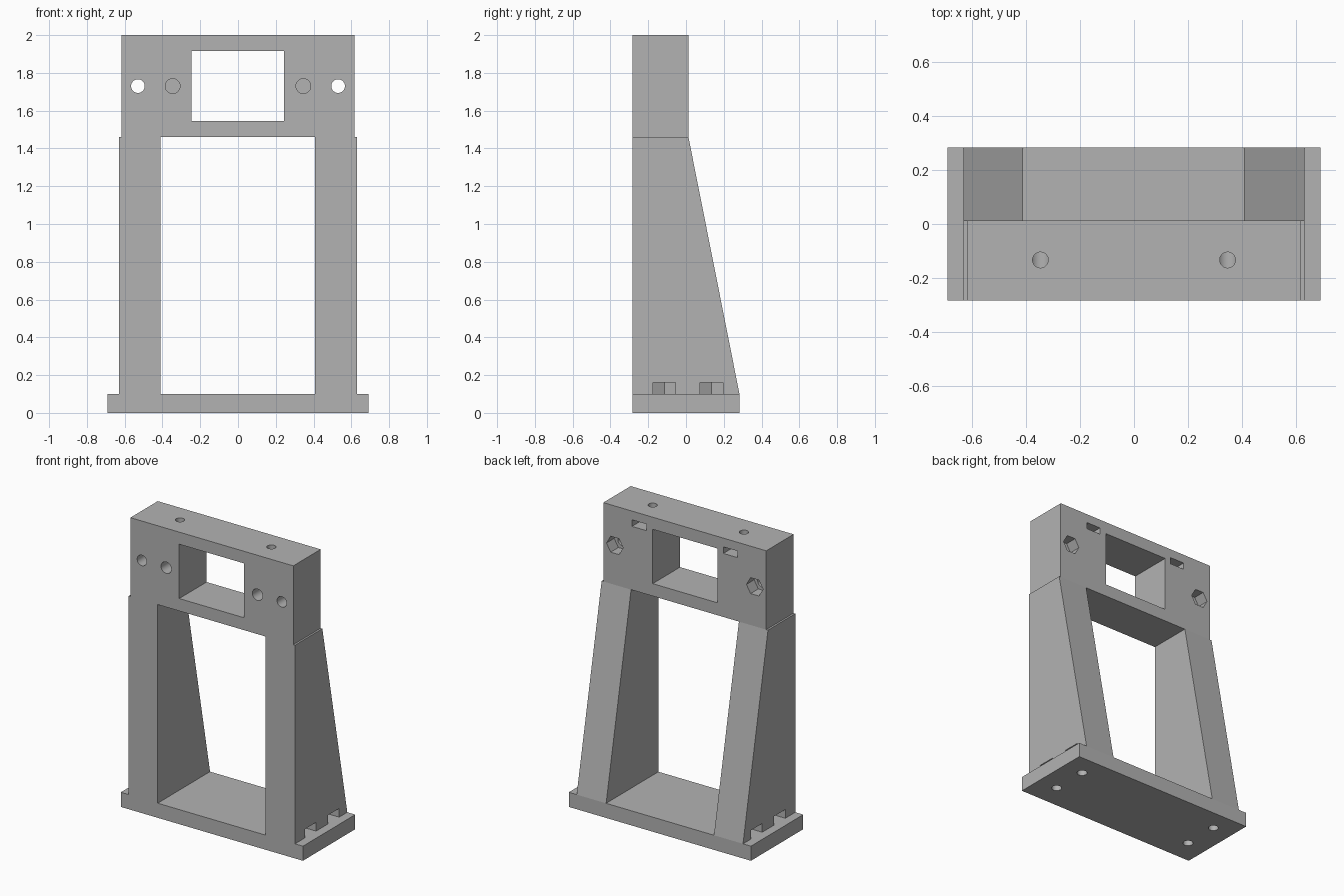
import bpy, bmesh
from math import pi
from mathutils import Matrix, Vector

cube = bpy.data.objects.get("Cube")
if cube:
    bpy.data.objects.remove(cube, do_unlink=True)

FRONT, BACK, HEAD_BACK = -0.283, 0.283, 0.013
FOOT_TOP, HEAD_BOTTOM, TOP = 0.1, 1.46, 2.0

grey = bpy.data.materials.new("plain grey")
grey.use_nodes = True
grey.diffuse_color = (0.45, 0.45, 0.45, 1)
grey.node_tree.nodes["Principled BSDF"].inputs["Base Color"].default_value = grey.diffuse_color


def finish(name, bm):
    bmesh.ops.recalc_face_normals(bm, faces=bm.faces)
    mesh = bpy.data.meshes.new(name)
    bm.to_mesh(mesh)
    bm.free()
    mesh.materials.append(grey)
    obj = bpy.data.objects.new(name, mesh)
    bpy.context.collection.objects.link(obj)
    return obj


def box(name, x, y, z):
    bm = bmesh.new()
    size = Vector((x[1] - x[0], y[1] - y[0], z[1] - z[0]))
    mid = Vector((sum(x), sum(y), sum(z))) / 2
    bmesh.ops.create_cube(bm, size=1, matrix=Matrix.Translation(mid) @ Matrix.Diagonal(size).to_4x4())
    return finish(name, bm)


def prism(name, start, end, radius, sides=48):
    """Cylinder or hexagon between two points."""
    a, b = Vector(start), Vector(end)
    turn = Matrix.Rotation(pi / 2, 4, "X") if abs((b - a).y) > 0.01 else Matrix.Identity(4)
    # hexagons keep their points on the x axis
    spin = Matrix.Rotation(pi / 2 if sides == 6 else 0, 4, "Z")
    bm = bmesh.new()
    bmesh.ops.create_cone(bm, cap_ends=True, segments=sides, radius1=radius, radius2=radius,
                          depth=(b - a).length, matrix=Matrix.Translation((a + b) / 2) @ turn @ spin)
    return finish(name, bm)


def combine(target, tool, operation):
    mod = target.modifiers.new("combine", "BOOLEAN")
    mod.operation, mod.solver, mod.object = operation, "EXACT", tool
    bpy.context.view_layer.objects.active = target
    bpy.ops.object.modifier_apply(modifier=mod.name)
    bpy.data.objects.remove(tool, do_unlink=True)


# Frame: tapered side profile swept across the width
profile = [(FRONT, 0), (BACK, 0), (BACK, FOOT_TOP), (HEAD_BACK, HEAD_BOTTOM),
           (HEAD_BACK, TOP), (FRONT, TOP)]
bm = bmesh.new()
face = bm.faces.new([bm.verts.new((-0.63, y, z)) for y, z in profile])
sweep = bmesh.ops.extrude_face_region(bm, geom=[face], use_keep_orig=True)
bmesh.ops.translate(bm, vec=(1.26, 0, 0),
                    verts=[v for v in sweep["geom"] if isinstance(v, bmesh.types.BMVert)])
frame = finish("mounting_frame", bm)

# Foot plate
combine(frame, box("foot_plate", (-0.69, 0.69), (FRONT, BACK), (0, FOOT_TOP)), "UNION")

# Large opening between the legs, and the window in the head
cutters = [box("leg_opening", (-0.41, 0.407), (-1, 1), (FOOT_TOP, HEAD_BOTTOM)),
           box("head_window", (-0.247, 0.243), (-1, 1), (1.545, 1.917))]

for s in (-1, 1):
    # Head is slightly narrower than the legs
    cutters.append(box("head_step", sorted((s * 0.617, s)), (-1, 1), (HEAD_BOTTOM, 3)))

    # Through bolt with nut pocket behind
    x, z = s * 0.53, 1.73
    cutters.append(prism("bolt_hole", (x, -0.5, z), (x, 0.5, z), 0.036))
    cutters.append(prism("nut_pocket", (x, -0.07, z), (x, 0.2, z), 0.063, 6))

    # Blind rod socket, clamping screw hole and nut slot
    x = s * 0.346
    cutters.append(prism("rod_socket", (x, -0.5, z), (x, -0.05, z), 0.039))
    cutters.append(prism("clamp_hole", (x, -0.133, z), (x, -0.133, 2.2), 0.029))
    cutters.append(box("nut_slot", (x - 0.054, x + 0.054), (-0.19, 0.2), (1.895, 1.94)))

    # Foot screws, with hexagonal recesses open to the outside
    x = s * 0.543
    for y in (-0.115, 0.135):
        cutters.append(prism("foot_hole", (x, y, -0.2), (x, y, 0.13), 0.032))
        cutters.append(prism("foot_nut_recess", (x, y, FOOT_TOP), (x, y, 0.16), 0.0693, 6))
        cutters.append(box("recess_mouth", sorted((x, s * 0.8)), (y - 0.06, y + 0.06),
                           (FOOT_TOP, 0.16)))

for cutter in cutters:
    combine(frame, cutter, "DIFFERENCE")

# Smooth the bores, keep every other edge crisp
bpy.ops.object.select_all(action="DESELECT")
frame.select_set(True)
bpy.context.view_layer.objects.active = frame
bpy.ops.object.shade_smooth_by_angle(angle=pi / 20)
